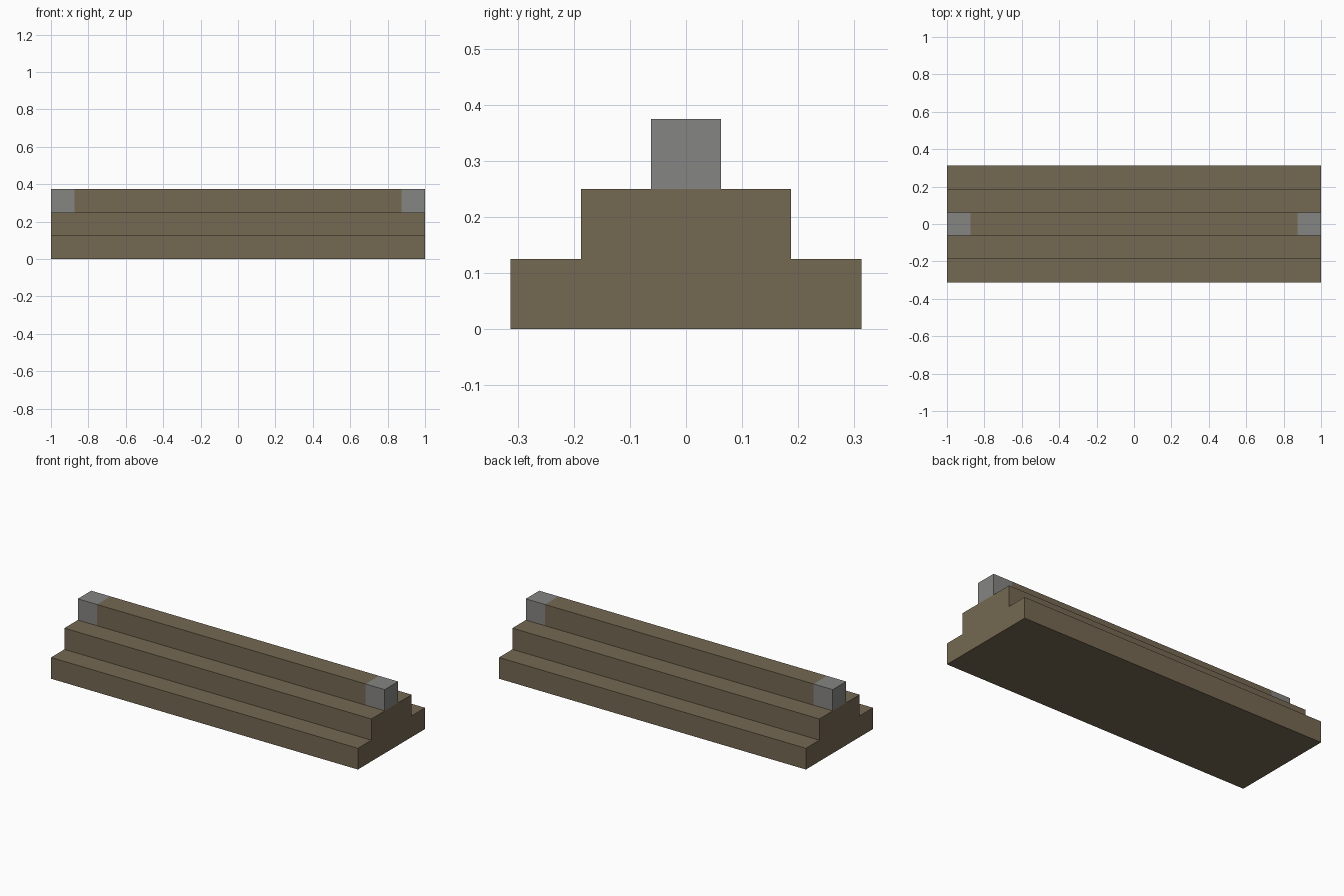
import bpy
import bmesh

if "Cube" in bpy.data.objects:
    bpy.data.objects.remove(bpy.data.objects["Cube"], do_unlink=True)

UNIT = 0.125  # rise of each step
HALF = 1.0    # half the overall length
CAP = HALF - UNIT


def material(name, rgb):
    mat = bpy.data.materials.new(name)
    mat.use_nodes = True
    mat.diffuse_color = (*rgb, 1)
    bsdf = mat.node_tree.nodes["Principled BSDF"]
    bsdf.inputs["Base Color"].default_value = (*rgb, 1)
    return mat


def extrude_profile(name, profile, x0, x1, mat):
    """Extrude a (y, z) outline along x from x0 to x1."""
    bm = bmesh.new()
    face = bm.faces.new([bm.verts.new((x0, y, z)) for y, z in profile])
    out = bmesh.ops.extrude_face_region(bm, geom=[face])
    moved = [v for v in out["geom"] if isinstance(v, bmesh.types.BMVert)]
    bmesh.ops.translate(bm, verts=moved, vec=(x1 - x0, 0, 0))
    bmesh.ops.recalc_face_normals(bm, faces=bm.faces)
    mesh = bpy.data.meshes.new(name)
    bm.to_mesh(mesh)
    bm.free()
    mesh.materials.append(mat)
    obj = bpy.data.objects.new(name, mesh)
    bpy.context.collection.objects.link(obj)
    return obj


wood = material("brown wood", (0.178, 0.138, 0.084))
stone = material("grey stone", (0.235, 0.233, 0.228))

# Two-tier stepped base, mirrored front to back
half_steps = [(2.5, 0), (2.5, 1), (1.5, 1), (1.5, 2)]
steps = half_steps + [(-y, z) for y, z in reversed(half_steps)]
extrude_profile("stepped_base", [(y * UNIT, z * UNIT) for y, z in steps],
                -HALF, HALF, wood)

# Top ridge with a block closing each end
ridge = [(y * UNIT, z * UNIT) for y, z in [(0.5, 2), (0.5, 3), (-0.5, 3), (-0.5, 2)]]
extrude_profile("top_ridge", ridge, -CAP, CAP, wood)
extrude_profile("left_end_block", ridge, CAP, HALF, stone)
extrude_profile("right_end_block", ridge, -HALF, -CAP, stone)
